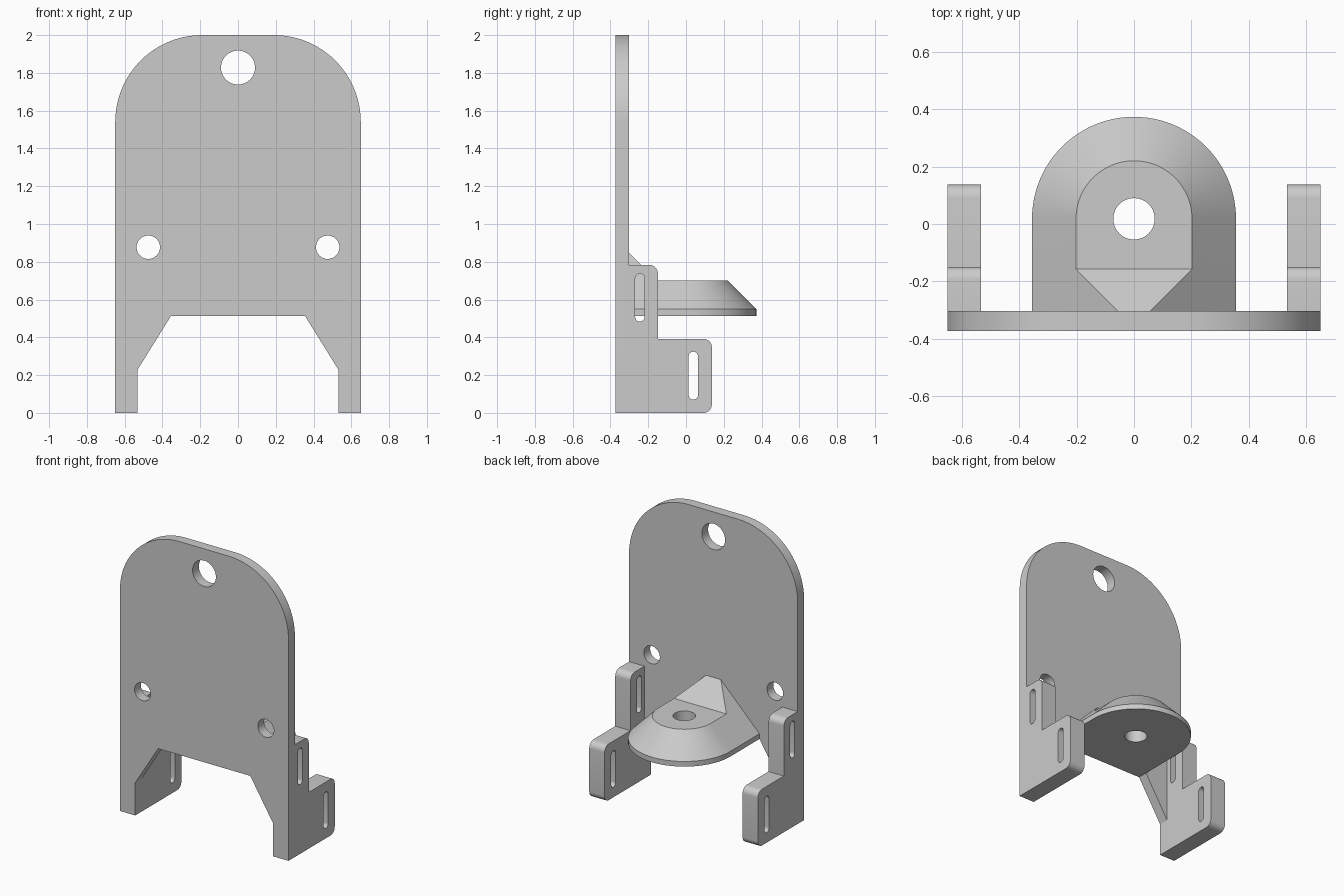
import bpy, bmesh
from math import sin, cos, pi, radians
from mathutils import Matrix

cube = bpy.data.objects.get("Cube")
if cube:
    bpy.data.objects.remove(cube, do_unlink=True)

grey = bpy.data.materials.new("plain grey")
grey.use_nodes = True
grey.diffuse_color = (0.6, 0.6, 0.6, 1)
grey.node_tree.nodes["Principled BSDF"].inputs["Base Color"].default_value = (0.6, 0.6, 0.6, 1)

FRONT, BACK = -0.372, -0.302      # plate faces
HALF_W, LEG_X = 0.65, 0.532       # plate half width, inner side of legs


def arc(cx, cy, r, a0, a1, n=12):
    angles = [radians(a0 + (a1 - a0) * i / n) for i in range(n + 1)]
    return [(cx + r * cos(a), cy + r * sin(a)) for a in angles]


def add_object(name, bm):
    bmesh.ops.recalc_face_normals(bm, faces=bm.faces)
    mesh = bpy.data.meshes.new(name)
    bm.to_mesh(mesh)
    bm.free()
    mesh.materials.append(grey)
    ob = bpy.data.objects.new(name, mesh)
    bpy.context.collection.objects.link(ob)
    return ob


def prism(name, outline, axis, lo, hi):
    """Extrude a 2D outline along an axis; outline holds the other two axes in order."""
    bm = bmesh.new()
    verts = []
    for p in outline:
        co = list(p)
        co.insert("xyz".index(axis), lo)
        verts.append(bm.verts.new(co))
    face = bm.faces.new(verts)
    new = bmesh.ops.extrude_face_region(bm, geom=[face])["geom"]
    shift = [0, 0, 0]
    shift["xyz".index(axis)] = hi - lo
    bmesh.ops.translate(bm, vec=shift, verts=[g for g in new if isinstance(g, bmesh.types.BMVert)])
    return add_object(name, bm)


def combine(target, tool, operation):
    """Apply a boolean and remove the tool."""
    tool.hide_render = True
    mod = target.modifiers.new("combine", "BOOLEAN")
    mod.operation, mod.object, mod.solver = operation, tool, "EXACT"
    bpy.context.view_layer.objects.active = target
    bpy.ops.object.modifier_apply(modifier=mod.name)
    bpy.data.objects.remove(tool, do_unlink=True)


def finish(ob):
    bm = bmesh.new()
    bm.from_mesh(ob.data)
    bmesh.ops.remove_doubles(bm, verts=bm.verts, dist=0.0001)
    bmesh.ops.dissolve_limit(bm, angle_limit=radians(0.5), verts=bm.verts, edges=bm.edges)
    bm.to_mesh(ob.data)
    bm.free()
    bpy.ops.object.select_all(action="DESELECT")
    ob.select_set(True)
    bpy.context.view_layer.objects.active = ob
    bpy.ops.object.shade_smooth_by_angle(angle=radians(30))


# Back plate with rounded shoulders and two legs
R = 0.46
half = [(0.355, 0.513), (LEG_X, 0.228), (LEG_X, 0), (HALF_W, 0)]
half += arc(HALF_W - R, 2 - R, R, 0, 90, 24)
plate = prism("mounting_plate", half + [(-x, z) for x, z in reversed(half)], "y", FRONT, BACK)

# Stepped side tabs with two slots each
r = 0.045
tab_outline = [(-0.34, 0)] + arc(0.137 - r, r, r, -90, 0, 8)
tab_outline += arc(0.137 - r, 0.392 - r, r, 0, 90, 8) + [(-0.149, 0.392)]
tab_outline += arc(-0.149 - r, 0.783 - r, r, 0, 90, 8) + [(-0.34, 0.783)]
for side in (-1, 1):
    lo, hi = sorted((side * LEG_X, side * HALF_W))
    combine(plate, prism("tab", tab_outline, "x", lo, hi), "UNION")
    for y, z in ((-0.244, 0.61), (0.039, 0.197)):
        slot = arc(y, z + 0.102, 0.025, 0, 180) + arc(y, z - 0.102, 0.025, 180, 360)
        combine(plate, prism("slot_cutter", slot, "x", lo - 0.05, hi + 0.05), "DIFFERENCE")

# Round holes through the plate
for x, z, rad in ((0, 1.828, 0.09), (-0.475, 0.877, 0.062), (0.475, 0.877, 0.062)):
    hole = arc(x, z, rad, 0, 360, 48)[:-1]
    combine(plate, prism("hole_cutter", hole, "y", FRONT - 0.1, BACK + 0.1), "DIFFERENCE")
finish(plate)

# Shelf: bevelled half-round platform with a sloped brace rising to the plate
CY, OUT, INN, BRACE_Y = 0.018, 0.355, 0.202, -0.157


def ring(radius, z, corner_x, corner_z):
    pts = [(x, y, z) for x, y in arc(0, CY, radius, 0, 180, 48)]
    return ([(corner_x, BACK, corner_z), (radius, BRACE_Y, z)] + pts
            + [(-radius, BRACE_Y, z), (-corner_x, BACK, corner_z)])


bm = bmesh.new()
rings = [[bm.verts.new(p) for p in ring(*args)] for args in
         ((OUT, 0.513, OUT, 0.513), (OUT, 0.549, OUT, 0.549), (INN, 0.702, 0.057, 0.847))]
n = len(rings[0])
for low, high in zip(rings, rings[1:]):
    for i in range(n):
        j = (i + 1) % n
        bm.faces.new((low[i], low[j], high[j], high[i]))
top = rings[-1]
bm.faces.new(rings[0])
bm.faces.new(top[1:-1])
bm.faces.new((top[0], top[1], top[-2], top[-1]))
shelf = add_object("shelf", bm)
hole = arc(0, CY, 0.072, 0, 360, 48)[:-1]
combine(shelf, prism("hole_cutter", hole, "z", 0.4, 0.9), "DIFFERENCE")
finish(shelf)
